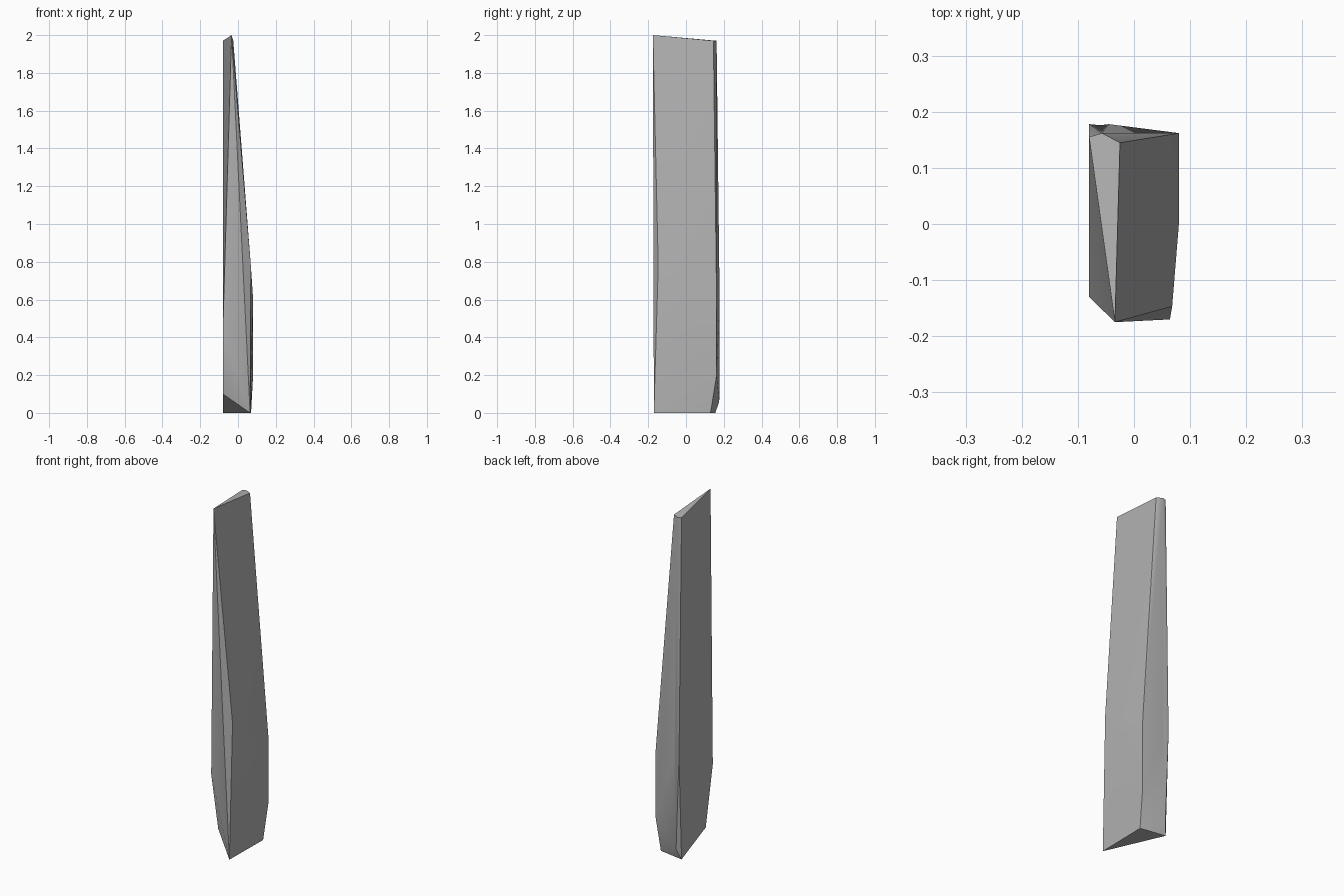
import bpy, bmesh, math

cube = bpy.data.objects.get("Cube")
if cube:
    bpy.data.objects.remove(cube, do_unlink=True)

# Stone colour
grey = (0.45, 0.45, 0.45, 1.0)
stone = bpy.data.materials.new("stone_grey")
stone.use_nodes = True
stone.diffuse_color = grey
stone.node_tree.nodes["Principled BSDF"].inputs["Base Color"].default_value = grey

# Corners of the chipped slab, grouped by where they sit
top = [(-.034, -.175, 2), (-.025, .145, 1.97), (-.057, .162, 1.97), (-.08, .155, 1.97)]
broad_side = [(.068, -.147, .78), (.08, 0, .6), (.08, .162, .59), (.08, .162, .2)]
flat_side = [(-.08, -.13, .44), (-.08, -.066, .1)]
back = [(-.08, .178, .6), (-.045, .178, .6), (-.06, .176, .06)]
foot = [(.064, -.17, 0), (.069, .13, 0), (-.08, .155, 0)]

# The slab is the convex skin around its corners
bm = bmesh.new()
for corner in top + broad_side + flat_side + back + foot:
    bm.verts.new(corner)
bmesh.ops.convex_hull(bm, input=bm.verts)
bmesh.ops.dissolve_limit(bm, angle_limit=math.radians(1), verts=bm.verts, edges=bm.edges)
bmesh.ops.recalc_face_normals(bm, faces=bm.faces)

mesh = bpy.data.meshes.new("stone_shard")
bm.to_mesh(mesh)
bm.free()
mesh.materials.append(stone)
shard = bpy.data.objects.new("stone_shard", mesh)
bpy.context.collection.objects.link(shard)

# Soft shading across shallow facets, crisp at the ridges
bpy.ops.object.select_all(action='DESELECT')
shard.select_set(True)
bpy.context.view_layer.objects.active = shard
bpy.ops.object.shade_smooth_by_angle(angle=math.radians(30))
